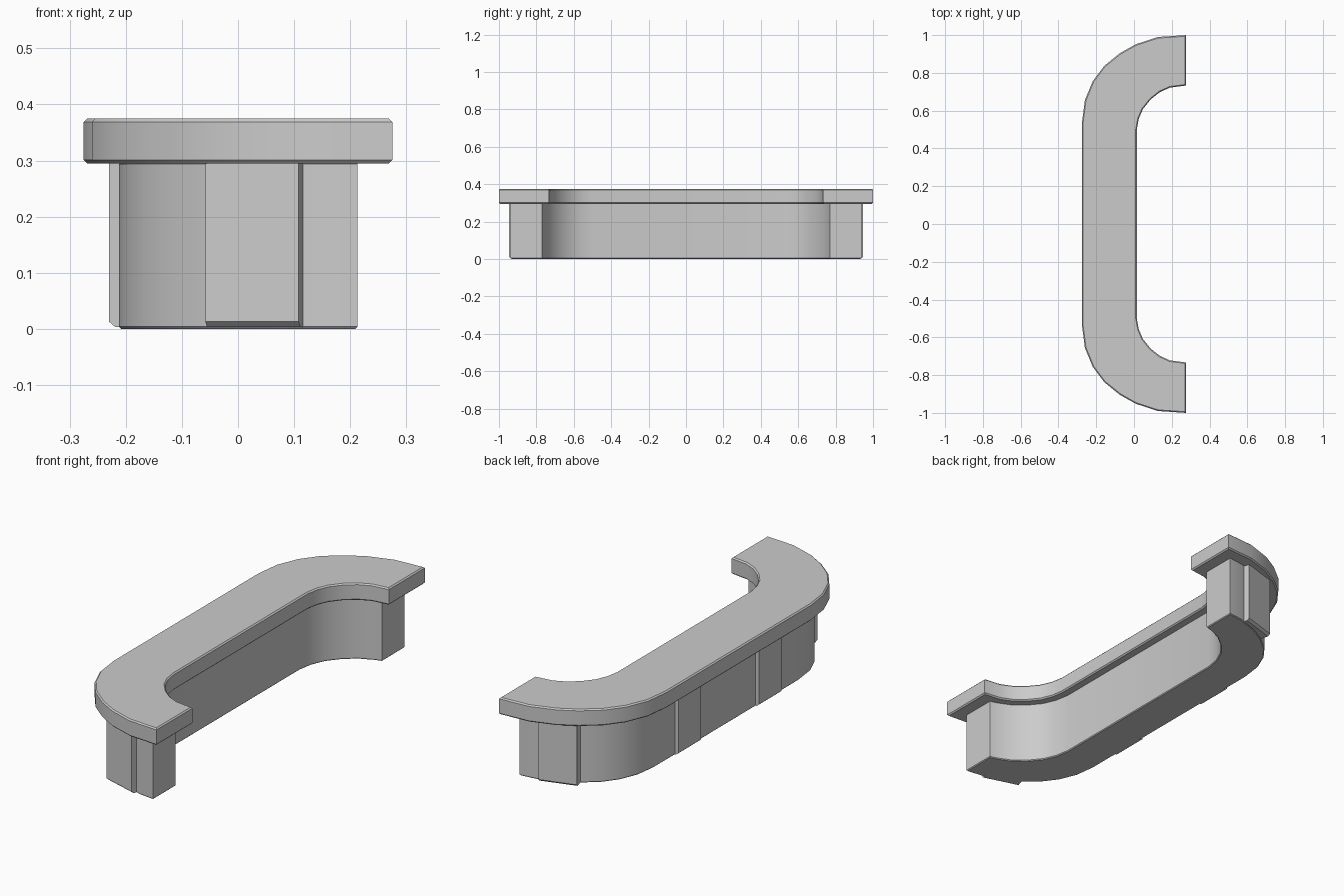
import bpy, bmesh, math
from mathutils import Vector, Matrix

if "Cube" in bpy.data.objects:
    bpy.data.objects.remove(bpy.data.objects["Cube"])

# Half profiles (y > 0), running from the straight back towards the open end
OUTER = [(-.275, .54), (-.26, .656), (-.218, .757), (-.157, .838),
         (-.074, .905), (.01, .952), (.127, .99), (.275, 1.0)]
INNER = [(.015, .50), (.025, .556), (.047, .608), (.088, .659),
         (.137, .698), (.19, .722), (.275, .733)]


def offset(points, dist):
    """Shift a half profile along its outward normals."""
    pts = [Vector(p) for p in points]
    out = []
    for i, p in enumerate(pts):
        if i == 0:
            n = Vector((-1, 0))
        elif i == len(pts) - 1:
            n = Vector((0, 1))
        else:
            t = (pts[i + 1] - pts[i - 1]).normalized()
            n = Vector((-t.y, t.x))
        out.append(tuple(p + n * dist))
    return out


def c_outline(outer, inner):
    """Closed C outline mirrored across y = 0."""
    def flip(pts):
        return [(x, -y) for x, y in pts]
    return flip(outer)[::-1] + outer + inner[::-1] + flip(inner)


def extrude_outline(name, outline, z0, z1, chamfer):
    bm = bmesh.new()
    face = bm.faces.new([bm.verts.new((x, y, z0)) for x, y in outline])
    ext = bmesh.ops.extrude_face_region(bm, geom=[face])
    top = [v for v in ext["geom"] if isinstance(v, bmesh.types.BMVert)]
    bmesh.ops.translate(bm, verts=top, vec=(0, 0, z1 - z0))
    bmesh.ops.recalc_face_normals(bm, faces=bm.faces)
    rims = [e for e in bm.edges if abs(e.verts[0].co.z - e.verts[1].co.z) < 1e-5]
    bmesh.ops.bevel(bm, geom=rims, offset=chamfer, segments=1, affect='EDGES')
    return finish(name, bm)


def finish(name, bm):
    bmesh.ops.recalc_face_normals(bm, faces=bm.faces)
    mesh = bpy.data.meshes.new(name)
    bm.to_mesh(mesh)
    bm.free()
    obj = bpy.data.objects.new(name, mesh)
    bpy.context.collection.objects.link(obj)
    bpy.ops.object.select_all(action='DESELECT')
    obj.select_set(True)
    bpy.context.view_layer.objects.active = obj
    bpy.ops.object.shade_smooth_by_angle(angle=math.radians(25))
    return obj


def rib(name, a, b, depth=.018, sink=.03, top=.30, chamfer=.013):
    """Flat rib on the chord a-b, outward to its left, chamfered at the foot."""
    a, b = Vector(a), Vector(b)
    t = (b - a).normalized()
    n = Vector((-t.y, t.x))
    section = [(-sink, .003), (depth - chamfer * .9, .003), (depth, chamfer),
               (depth, top), (-sink, top)]
    bm = bmesh.new()
    rings = []
    for end in (a, b):
        rings.append([bm.verts.new((*(end + n * d), z)) for d, z in section])
    bm.faces.new(rings[0])
    bm.faces.new(rings[1][::-1])
    for i in range(len(section)):
        j = (i + 1) % len(section)
        bm.faces.new((rings[0][i], rings[1][i], rings[1][j], rings[0][j]))
    return finish(name, bm)


# Top flange
extrude_outline("top_flange", c_outline(OUTER, INNER), .295, .375, .006)

# Lower wall, set in from the flange on every side
wall_outer = offset(OUTER, -.063)
wall_inner = offset(INNER, .04)
wall_outer[-1] = (.213, wall_outer[-1][1])
wall_inner[-1] = (.213, wall_inner[-1][1] - .003)
extrude_outline("lower_wall", c_outline(wall_outer, wall_inner), 0, .298, .004)

# Locating ribs: two on the straight back, one on each curved end
for side, s in (("left", 1), ("right", -1)):
    rib(f"back_rib_{side}", (-.212, s * .30 - .085), (-.212, s * .30 + .085))
corner_a, corner_b = (-.053, .88), (.113, .93)
rib("corner_rib_left", corner_a, corner_b)
rib("corner_rib_right", (corner_b[0], -corner_b[1]), (corner_a[0], -corner_a[1]))
